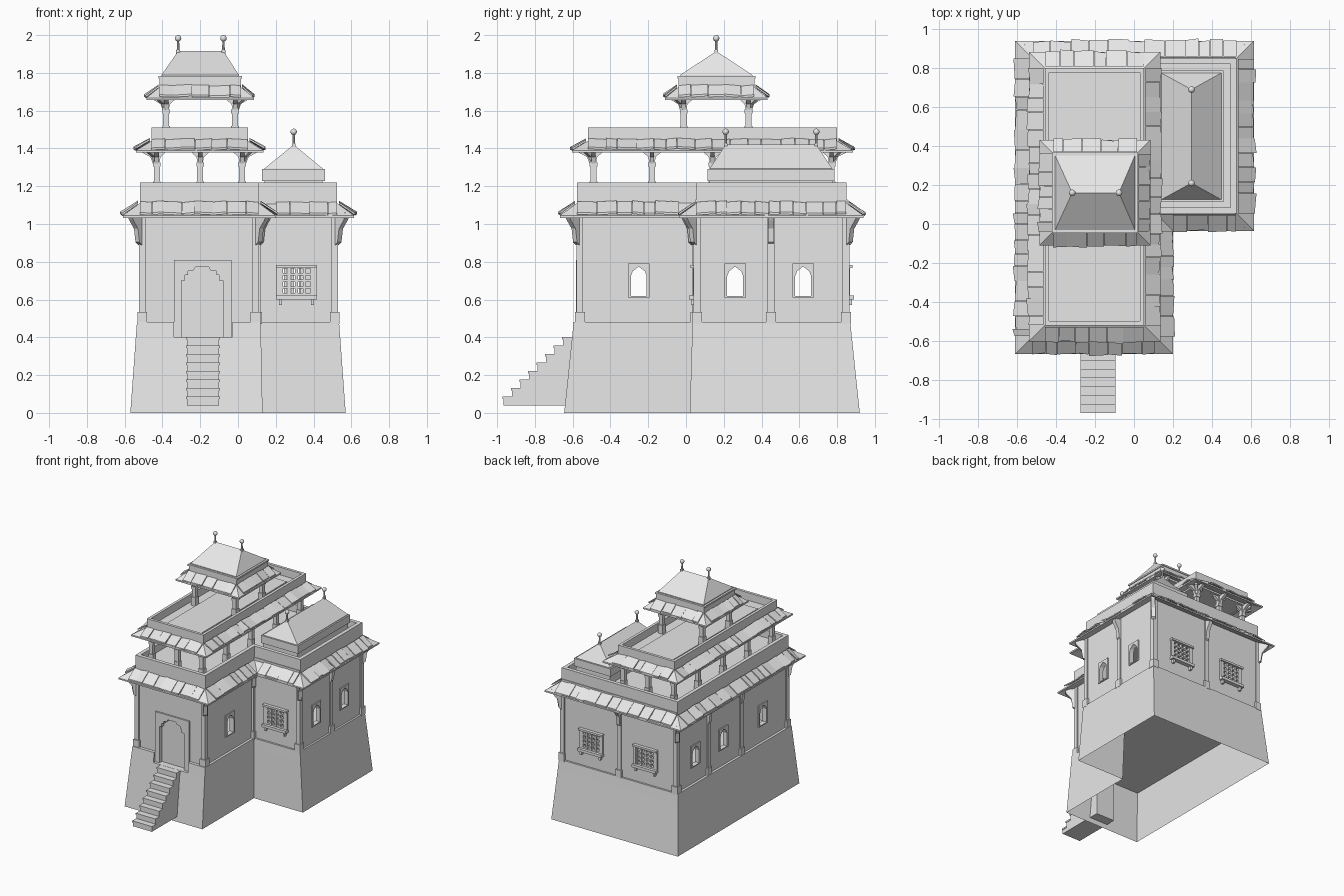
import bpy, bmesh, math, random
from mathutils import Matrix, Vector

if "Cube" in bpy.data.objects:
    bpy.data.objects.remove(bpy.data.objects["Cube"])

random.seed(4)
stone = bpy.data.materials.new("grey_stone")
stone.diffuse_color = (0.8, 0.8, 0.8, 1)
stone.use_nodes = True
stone.node_tree.nodes["Principled BSDF"].inputs["Base Color"].default_value = stone.diffuse_color


def finish(bm, name, smooth=False):
    bmesh.ops.recalc_face_normals(bm, faces=bm.faces)
    me = bpy.data.meshes.new(name)
    bm.to_mesh(me)
    bm.free()
    ob = bpy.data.objects.new(name, me)
    bpy.context.collection.objects.link(ob)
    me.materials.append(stone)
    if smooth:
        bpy.context.view_layer.objects.active = ob
        ob.select_set(True)
        bpy.ops.object.shade_smooth_by_angle()
        ob.select_set(False)
    return ob


def at(pts, z):
    return [(x, y, z) for x, y in pts]


def loft(bm, loops, caps=True, closed=False):
    rows = [[bm.verts.new(p) for p in l] for l in loops]
    n = len(rows[0])
    pairs = list(zip(rows, rows[1:])) + ([(rows[-1], rows[0])] if closed else [])
    for a, b in pairs:
        for i in range(n):
            j = (i + 1) % n
            bm.faces.new((a[i], a[j], b[j], b[i]))
    if caps and not closed:
        bm.faces.new(rows[0])
        bm.faces.new(rows[-1])


def rect(x0, x1, y0, y1):
    return [(x0, y0), (x1, y0), (x1, y1), (x0, y1)]


def ell(x0, x1, x2, y0, y1, y2):
    return [(x0, y0), (x1, y0), (x1, y1), (x2, y1), (x2, y2), (x0, y2)]


def box(bm, x0, x1, y0, y1, z0, z1):
    loft(bm, [at(rect(x0, x1, y0, y1), z0), at(rect(x0, x1, y0, y1), z1)])


def post(bm, x, y, w, z0, z1):
    box(bm, x - w / 2, x + w / 2, y - w / 2, y + w / 2, z0, z1)


def offset(pts, t):
    # moves every edge of a right-angled outline outward by t
    out = []
    for i, p in enumerate(pts):
        a, b, c = Vector(pts[i - 1]), Vector(p), Vector(pts[(i + 1) % len(pts)])
        d, e = (b - a).normalized(), (c - b).normalized()
        out.append((p[0] + t * (d.y + e.y), p[1] - t * (d.x + e.x)))
    return out


def parapet(name, pts, t, z0, z1, floor0, floor1):
    bm = bmesh.new()
    inner = offset(pts, -t)
    loft(bm, [at(pts, z0), at(pts, z1), at(inner, z1), at(inner, z0)], closed=True)
    mid = offset(pts, -t / 2)
    loft(bm, [at(mid, floor0), at(mid, floor1)])
    finish(bm, name)


def eave(name, inner, reach, z0, z1):
    # sloping skirt with a course of uneven stone slabs
    bm = bmesh.new()
    outer = offset(inner, reach)
    back = offset(inner, -0.02)
    loft(bm, [at(outer, z0 - .012), at(outer, z0), at(inner, z1), at(back, z1), at(back, z1 - .03)], closed=True)
    n = len(inner)
    for i in range(n):
        p, q = Vector(inner[i]), Vector(inner[(i + 1) % n])
        po, qo = Vector(outer[i]), Vector(outer[(i + 1) % n])
        d = (q - p).normalized()
        nor = Vector((d.y, -d.x))
        s, end = max(0, (po - p).dot(d)), min((q - p).dot(d), (qo - p).dot(d))
        while s < end - .01:
            w = min(random.uniform(.055, .11), end - s)
            if end - s - w < .03:
                w = end - s
            over, lift, tilt = random.uniform(-.004, .01), random.uniform(.001, .007), random.uniform(-.005, .005)
            low = []
            for u, v, k in ((0, .1, -1), (w - .002, .1, 1), (w - .002, 1, 1), (0, 1, -1)):
                c = p + d * (s + u) + nor * (v * reach + (over + k * tilt if v == 1 else 0))
                low.append(Vector((c.x, c.y, z1 + (z0 - z1) * v + lift + k * tilt * .8)))
            loft(bm, [low, [c + Vector((0, 0, .011)) for c in low]])
            s += w
    finish(bm, name)


def bracket(bm, x, y, dx, dy, reach, z0, z1, w):
    d = Vector((dx, dy, 0)).normalized()
    if dx and dy:
        reach *= 1.35
    side = Vector((-d.y, d.x, 0)) * w / 2
    prof = [(0, 0), (.25, .08), (.4, .5), (.85, .75), (1, .85), (1, 1), (0, 1)]
    base = [Vector((x, y, z0 + v * (z1 - z0))) + d * u * reach for u, v in prof]
    loft(bm, [[c - side for c in base], [c + side for c in base]])


def columns(name, xs, ys, w, z0, z1, reach):
    bm = bmesh.new()
    for i, x in enumerate(xs):
        for j, y in enumerate(ys):
            dx = -1 if i == 0 else int(i == len(xs) - 1)
            dy = -1 if j == 0 else int(j == len(ys) - 1)
            if not dx and not dy:
                continue
            post(bm, x, y, w, z0, z1)
            post(bm, x, y, w * 1.3, z0, z0 + .07)
            post(bm, x, y, w * 1.3, z1 - .09, z1 - .07)
            for ax, ay in {(dx, 0), (0, dy), (dx, dy), (abs(dy), 0), (-abs(dy), 0), (0, abs(dx)), (0, -abs(dx))}:
                if ax or ay:
                    bracket(bm, x, y, ax, ay, reach if (ax, ay) in ((dx, 0), (0, dy)) else .05, z1 - .08, z1, w * .7)
    finish(bm, name)


def hip_roof(name, r, z0, ridge, z1):
    bm = bmesh.new()
    for p in at(rect(*r), z0) + at(rect(*r), z0 + .006) + at(ridge, z1):
        bm.verts.new(p)
    bmesh.ops.convex_hull(bm, input=bm.verts)
    bmesh.ops.dissolve_limit(bm, angle_limit=.01, verts=bm.verts, edges=bm.edges)
    finish(bm, name)
    bm = bmesh.new()
    for x, y in ridge:
        post(bm, x, y, .02, z1 - .02, z1 + .006)
        bmesh.ops.create_cone(bm, cap_ends=True, segments=8, radius1=.008, radius2=.005, depth=.08,
                              matrix=Matrix.Translation((x, y, z1 + .03)))
        bmesh.ops.create_uvsphere(bm, u_segments=12, v_segments=8, radius=.017,
                                  matrix=Matrix.Translation((x, y, z1 + .068)))
    finish(bm, name + "_finials", True)


def cut(ob, make):
    bm = bmesh.new()
    make(bm)
    cutter = finish(bm, "cutter")
    cutter.hide_render = True
    mod = ob.modifiers.new("cut", "BOOLEAN")
    mod.operation, mod.solver, mod.object = "DIFFERENCE", "EXACT", cutter
    bpy.context.view_layer.objects.active = ob
    bpy.ops.object.modifier_apply(modifier=mod.name)
    bpy.data.objects.remove(cutter)


def slab_xz(bm, prof, y0, y1):
    loft(bm, [[(x, y0, z) for x, z in prof], [(x, y1, z) for x, z in prof]])


# battered plinth, open underneath, with a notched ledge at the door
bm = bmesh.new()
foot = ell(-.57, .13, .57, -.645, .02, .92)
mid = ell(-.541, .122, .541, -.603, .032, .878)
loft(bm, [at(foot, 0), at(mid, .4)], caps=False)
finish(bm, "plinth")
bm = bmesh.new()
loft(bm, [at(mid, .4), at(ell(-.535, .12, .535, -.595, .035, .87), .48)])
ledge = finish(bm, "plinth_ledge")
cut(ledge, lambda b: box(b, -.34, -.03, -.7, -.55, .401, .5))

# hollow walls with door and window openings
wall_line = ell(-.515, .1, .52, -.57, .05, .855)
bm = bmesh.new()
loft(bm, [at(wall_line, .402), at(wall_line, 1.13)])
walls = finish(bm, "walls")
room = offset(wall_line, -.03)
cut(walls, lambda b: loft(b, [at(room, .44), at(room, 1.2)]))
half_door = [(.11, .402), (.11, .7), (.09, .7), (.09, .73), (.075, .73), (.075, .75), (.045, .755), (.035, .772)]
door = [(-.19 + x, z) for x, z in half_door] + [(-.19 - x, z) for x, z in half_door[::-1]]
cut(walls, lambda b: slab_xz(b, door, -.6, -.53))
half_arch = [(.042, .62), (.042, .725), (.032, .75), (0, .775)]
arch = half_arch + [(-x, z) for x, z in half_arch[-2::-1]]
for wy in (-.25, .26, .62):
    cut(walls, lambda b: loft(b, [[(x, wy + u, z) for u, z in arch] for x in (-.7, .7)]))
lattices = [(.31, .05, 0), (.25, .855, math.pi), (-.24, .855, math.pi)]
for wx, wy, a in lattices:
    cut(walls, lambda b: box(b, wx - .08, wx + .08, wy - .06, wy + .06, .625, .77))

# door panel and stepped surround
bm = bmesh.new()
box(bm, -.31, -.07, -.55, -.54, .402, .8)
finish(bm, "door")
bm = bmesh.new()
slab_xz(bm, [(-.035, .402), (-.035, .81), (-.34, .81), (-.34, .402)] + door[::-1], -.582, -.565)
finish(bm, "door_surround")

# pointed window frames
for wx, wy, a in [(.1, -.25, 1), (.52, .26, 1), (.52, .62, 1)] + [(-.515, y, -1) for y in (-.25, .26, .62)]:
    bm = bmesh.new()
    for s in (1, -1):
        prof = [(0, .79), (.057, .79), (.057, .612), (0, .612)] + [(0, .62)] + half_arch
        slab_xz(bm, [(s * x, z) for x, z in prof], -.008, .01)
    bm.transform(Matrix.Translation((wx, wy, 0)) @ Matrix.Rotation(a * math.pi / 2, 4, "Z"))
    finish(bm, "arched_window_frame")

# lattice windows with sill, lintel and small supports
for wx, wy, a in lattices:
    bm = bmesh.new()
    for i in range(5):
        u, v = -.08 + .04 * i, .628 + .0355 * i
        box(bm, u - .007, u + .007, -.012, .02, .62, .775)
        box(bm, -.085, .085, -.010, .018, v - .006, v + .006)
    for s in (-1, 1):
        box(bm, s * .095 - .01, s * .095 + .01, -.014, .01, .61, .78)
        box(bm, s * .085 - .008, s * .085 + .008, -.024, .005, .572, .61)
    box(bm, -.108, .108, -.034, .01, .6, .622)
    box(bm, -.108, .108, -.026, .01, .766, .782)
    bm.transform(Matrix.Translation((wx, wy, 0)) @ Matrix.Rotation(a, 4, "Z"))
    finish(bm, "lattice_window")

# pilasters with curved eave brackets
bm = bmesh.new()
for x, y, dx, dy in [(-.507, -.562, -1, -1), (.092, -.562, 1, -1), (.1, .05, 1, -1), (.512, .058, 1, -1),
                     (.512, .847, 1, 1), (-.507, .847, -1, 1), (.512, .45, 1, 0), (-.507, .45, -1, 0),
                     (-.507, .03, -1, 0), (0, .847, 0, 1)]:
    post(bm, x, y, .036, .47, 1.08)
    post(bm, x, y, .052, .47, .535)
    bracket(bm, x + dx * .012, y + dy * .012, dx, dy, .055, .89, 1.06, .03)
finish(bm, "pilasters")

# entrance stairs
bm = bmesh.new()
prof = [(-.56, .04), (-.965, .04)]
for i in range(8):
    prof += [(-.965 + .045 * i, .085 + .045 * i), (-.92 + .045 * i, .085 + .045 * i)]
prof += [(-.56, .4)]
loft(bm, [[(x, y, z) for y, z in prof] for x in (-.27, -.10)])
for i in range(8):
    y, z = -.965 + .045 * i, .085 + .045 * i
    box(bm, -.274, -.096, y - .006, y + .045, z - .012, z + .001)
finish(bm, "stairs")

# first roof terrace
roof_line = ell(-.52, .11, .525, -.578, .055, .85)
eave("lower_eave", roof_line, .09, 1.045, 1.11)
parapet("lower_parapet", roof_line, .03, 1.09, 1.22, 1.1, 1.16)

# open gallery and second terrace
top_line = rect(-.457, .052, -.52, .8)
columns("gallery_columns", (-.43, -.2, .022), (-.49, -.18, .14, .46, .77), .032, 1.155, 1.395, .085)
eave("gallery_eave", top_line, .083, 1.39, 1.44)
parapet("gallery_parapet", top_line, .022, 1.39, 1.512, 1.395, 1.45)
bm = bmesh.new()
box(bm, -.36, -.05, -.41, .7, 1.44, 1.456)
finish(bm, "terrace_paving")

# rooftop pavilion
columns("pavilion_columns", (-.38, -.015), (-.012, .33), .032, 1.45, 1.675, .075)
pav = rect(-.415, .015, -.04, .362)
eave("pavilion_eave", pav, .07, 1.668, 1.725)
bm = bmesh.new()
loft(bm, [at(pav, 1.67), at(pav, 1.77)])
lip = offset(pav, .006)
loft(bm, [at(lip, 1.77), at(lip, 1.783)])
finish(bm, "pavilion_frieze")
hip_roof("pavilion_roof", (-.405, .005, -.03, .352), 1.783, [(-.317, .16), (-.077, .16)], 1.915)

# wing roof house
bm = bmesh.new()
house = rect(.14, .448, .125, .775)
loft(bm, [at(house, 1.15), at(house, 1.23)])
loft(bm, [at(offset(house, .012), z) for z in (1.228, 1.29)])
finish(bm, "wing_roof_base")
hip_roof("wing_roof", (.14, .448, .125, .775), 1.288, [(.295, .21), (.295, .69)], 1.42)
